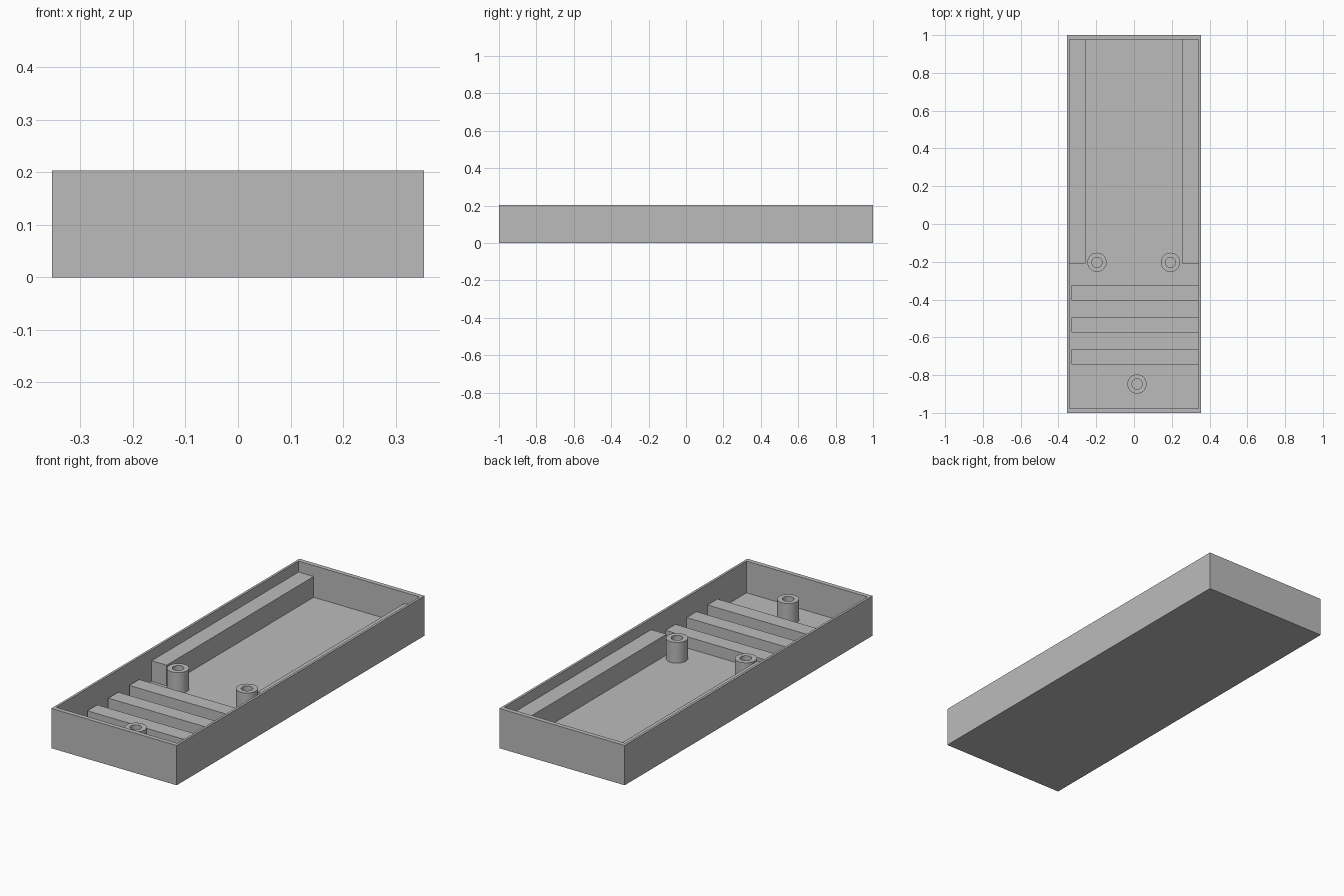
import bpy
import bmesh
from math import cos, sin, tau

cube = bpy.data.objects.get("Cube")
if cube:
    bpy.data.objects.remove(cube, do_unlink=True)

# Overall sizes
HALF_X, HALF_Y, HEIGHT = 0.354, 1.0, 0.203
IN_X, IN_Y, FLOOR = 0.342, 0.977, 0.041
LEDGE_TOP, RIB_TOP = 0.147, 0.099
SINK = 0.006  # how far parts are seated into the tray

grey = bpy.data.materials.new("plain grey")
grey.use_nodes = True
grey.diffuse_color = (0.5, 0.5, 0.5, 1)
grey.node_tree.nodes["Principled BSDF"].inputs["Base Color"].default_value = (0.5, 0.5, 0.5, 1)


def finish(name, bm):
    bmesh.ops.recalc_face_normals(bm, faces=bm.faces)
    mesh = bpy.data.meshes.new(name)
    bm.to_mesh(mesh)
    bm.free()
    mesh.materials.append(grey)
    obj = bpy.data.objects.new(name, mesh)
    bpy.context.collection.objects.link(obj)
    return obj


def box_mesh(x0, x1, y0, y1, z0, z1):
    bm = bmesh.new()
    bmesh.ops.create_cube(bm, size=1)
    for v in bm.verts:
        v.co.x = x1 if v.co.x > 0 else x0
        v.co.y = y1 if v.co.y > 0 else y0
        v.co.z = z1 if v.co.z > 0 else z0
    return bm


def tube(name, x, y, z0, z1, outer, inner, sides=40):
    # Closed ring section swept around the vertical axis
    bm = bmesh.new()
    section = [(outer, z0), (outer, z1), (inner, z1), (inner, z0)]
    rings = [[bm.verts.new((x + r * cos(tau * i / sides), y + r * sin(tau * i / sides), z))
              for i in range(sides)] for r, z in section]
    for a, b in zip(rings, rings[1:] + rings[:1]):
        for i in range(sides):
            j = (i + 1) % sides
            bm.faces.new((a[i], a[j], b[j], b[i]))
    obj = finish(name, bm)
    bpy.ops.object.select_all(action="DESELECT")
    obj.select_set(True)
    bpy.context.view_layer.objects.active = obj
    bpy.ops.object.shade_smooth_by_angle()


# Open tray: inset the top of a box, then push the inset face down to the floor
bm = box_mesh(-HALF_X, HALF_X, -HALF_Y, HALF_Y, 0, HEIGHT)
top = max(bm.faces, key=lambda f: f.calc_center_median().z)
bmesh.ops.inset_region(bm, faces=[top], thickness=0.01)
for v in top.verts:
    v.co.x = IN_X if v.co.x > 0 else -IN_X
    v.co.y = IN_Y if v.co.y > 0 else -IN_Y
pit = bmesh.ops.extrude_discrete_faces(bm, faces=[top])["faces"][0]
for v in pit.verts:
    v.co.z = FLOOR
finish("tray", bm)

# Long side ledges
base = FLOOR - SINK
for name, x0, x1 in (("right_ledge", -IN_X - SINK, -0.257), ("left_ledge", 0.255, IN_X + SINK)):
    finish(name, box_mesh(x0, x1, -0.208, IN_Y + SINK, base, LEDGE_TOP))

# Cross ribs, with a small gap at the right wall
for i, y in enumerate((-0.364, -0.534, -0.703)):
    finish(f"cross_rib_{i + 1}", box_mesh(-0.331, IN_X + SINK, y - 0.04, y + 0.04, base, RIB_TOP))

# Hollow screw posts
for name, x, y in (("right_post", -0.196, -0.203), ("left_post", 0.193, -0.203),
                   ("front_post", 0.016, -0.847)):
    tube(name, x, y, base, LEDGE_TOP, 0.051, 0.027)
